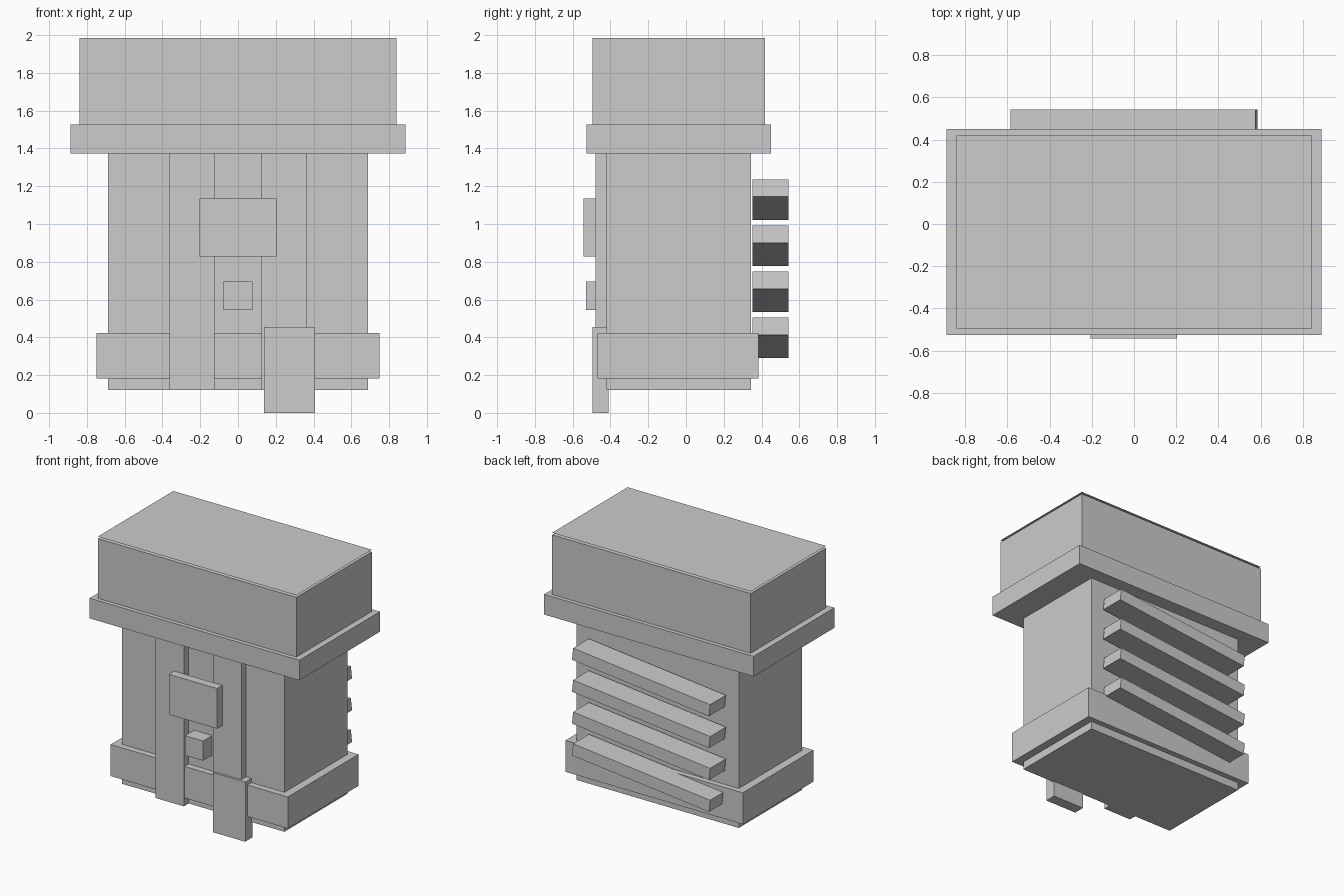
import bpy, math

if "Cube" in bpy.data.objects:
    bpy.data.objects.remove(bpy.data.objects["Cube"])

grey = bpy.data.materials.new("light_grey")
grey.diffuse_color = (0.604, 0.604, 0.604, 1)
grey.use_nodes = True
grey.node_tree.nodes["Principled BSDF"].inputs["Base Color"].default_value = grey.diffuse_color


def box(name, x, y, z, tilt=0.0):
    """Box from (min, max) ranges, optionally tilted about y."""
    bpy.ops.mesh.primitive_cube_add(
        size=1, location=[(a + b) / 2 for a, b in (x, y, z)])
    ob = bpy.context.object
    ob.name = name
    for v in ob.data.vertices:
        v.co = [c * (b - a) for c, (a, b) in zip(v.co, (x, y, z))]
    ob.rotation_euler.y = tilt
    ob.data.materials.append(grey)
    return ob


# Main body, lower band, rim and upper box
box("body", (-0.687, 0.687), (-0.42, 0.343), (0.122, 1.374))
box("lower_band", (-0.75, 0.75), (-0.469, 0.385), (0.183, 0.424))
box("rim", (-0.887, 0.887), (-0.526, 0.449), (1.374, 1.528))
box("upper_box", (-0.84, 0.84), (-0.494, 0.418), (1.528, 1.984))

# Thin cover sheet just above the upper box
bpy.ops.mesh.primitive_plane_add(size=1, location=(0, -0.038, 2.0))
cover = bpy.context.object
cover.name = "cover_sheet"
for v in cover.data.vertices:
    v.co.x *= 1.68
    v.co.y *= 0.912
cover.data.materials.append(grey)

# Front straps
for side, name in ((-1, "left_strap"), (1, "right_strap")):
    xs = sorted((side * 0.124, side * 0.363))
    box(name, xs, (-0.478, -0.41), (0.122, 1.374))

# Front plate, small block and hanging tab
box("front_plate", (-0.205, 0.203), (-0.543, -0.478), (0.828, 1.135))
box("front_block", (-0.078, 0.076), (-0.53, -0.415), (0.544, 0.695))
box("hanging_tab", (0.137, 0.408), (-0.495, -0.409), (0.0, 0.456))

# Tilted slats on the back, higher toward +x
for i in range(4):
    z = 0.398 + 0.2437 * i
    box("back_slat_%d" % (i + 1), (-0.583, 0.583), (0.353, 0.543),
        (z - 0.046, z + 0.046), -math.radians(6))
